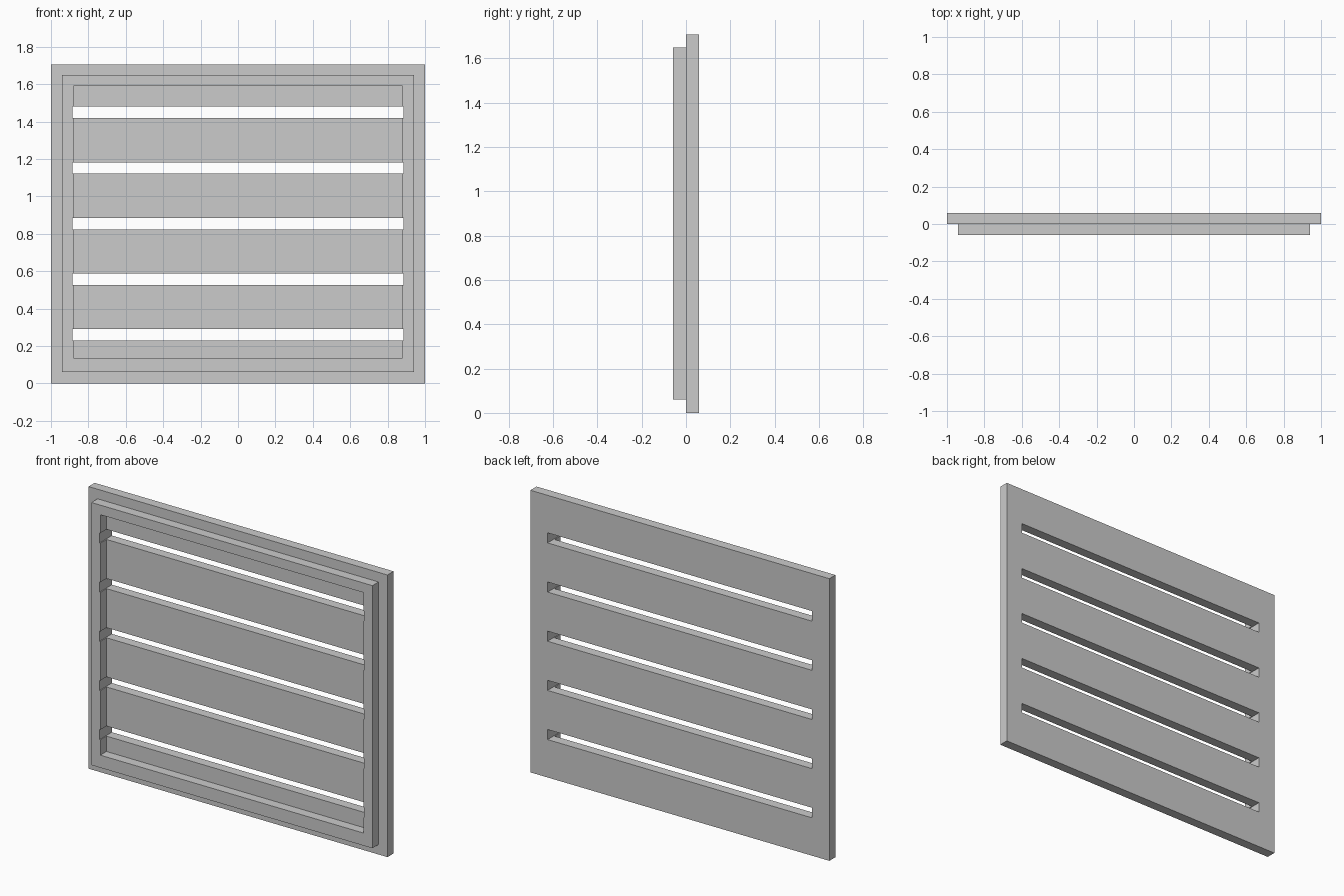
import bpy, bmesh
from mathutils import Matrix

if "Cube" in bpy.data.objects:
    bpy.data.objects.remove(bpy.data.objects["Cube"])

T = 0.0585                      # thickness of each layer
SLOT_Z = [0.2595 + 0.2973 * i for i in range(5)]


def boxes(name, bounds):
    """One object holding axis-aligned boxes (x0, x1, y0, y1, z0, z1)."""
    bm = bmesh.new()
    for x0, x1, y0, y1, z0, z1 in bounds:
        m = Matrix.Translation(((x0 + x1) / 2, (y0 + y1) / 2, (z0 + z1) / 2))
        m = m @ Matrix.Diagonal((x1 - x0, y1 - y0, z1 - z0, 1))
        bmesh.ops.create_cube(bm, size=1, matrix=m)
    mesh = bpy.data.meshes.new(name)
    bm.to_mesh(mesh)
    bm.free()
    ob = bpy.data.objects.new(name, mesh)
    bpy.context.collection.objects.link(ob)
    return ob


def cut(ob, cutter):
    mod = ob.modifiers.new("cut", 'BOOLEAN')
    mod.operation = 'DIFFERENCE'
    mod.solver = 'EXACT'
    mod.object = cutter
    bpy.context.view_layer.objects.active = ob
    bpy.ops.object.modifier_apply(modifier=mod.name)


# Cutters: vent slots and frame opening
slots = boxes("slot_cutter", [(-0.885, 0.885, -0.2, 0.2, z - 0.0305, z + 0.0305) for z in SLOT_Z])
opening = boxes("opening_cutter", [(-0.88, 0.88, -0.2, 0.2, 0.136, 1.59)])

# Slotted back plate
plate = boxes("vent_plate", [(-1, 1, 0, T, 0, 1.706)])
cut(plate, slots)

# Raised rim on the front, slightly notched by the slot ends
rim = boxes("front_rim", [(-0.94, 0.94, -T, 0, 0.06, 1.648)])
cut(rim, opening)
cut(rim, slots)

# Remove the helpers
for helper in (slots, opening):
    bpy.data.objects.remove(helper)
